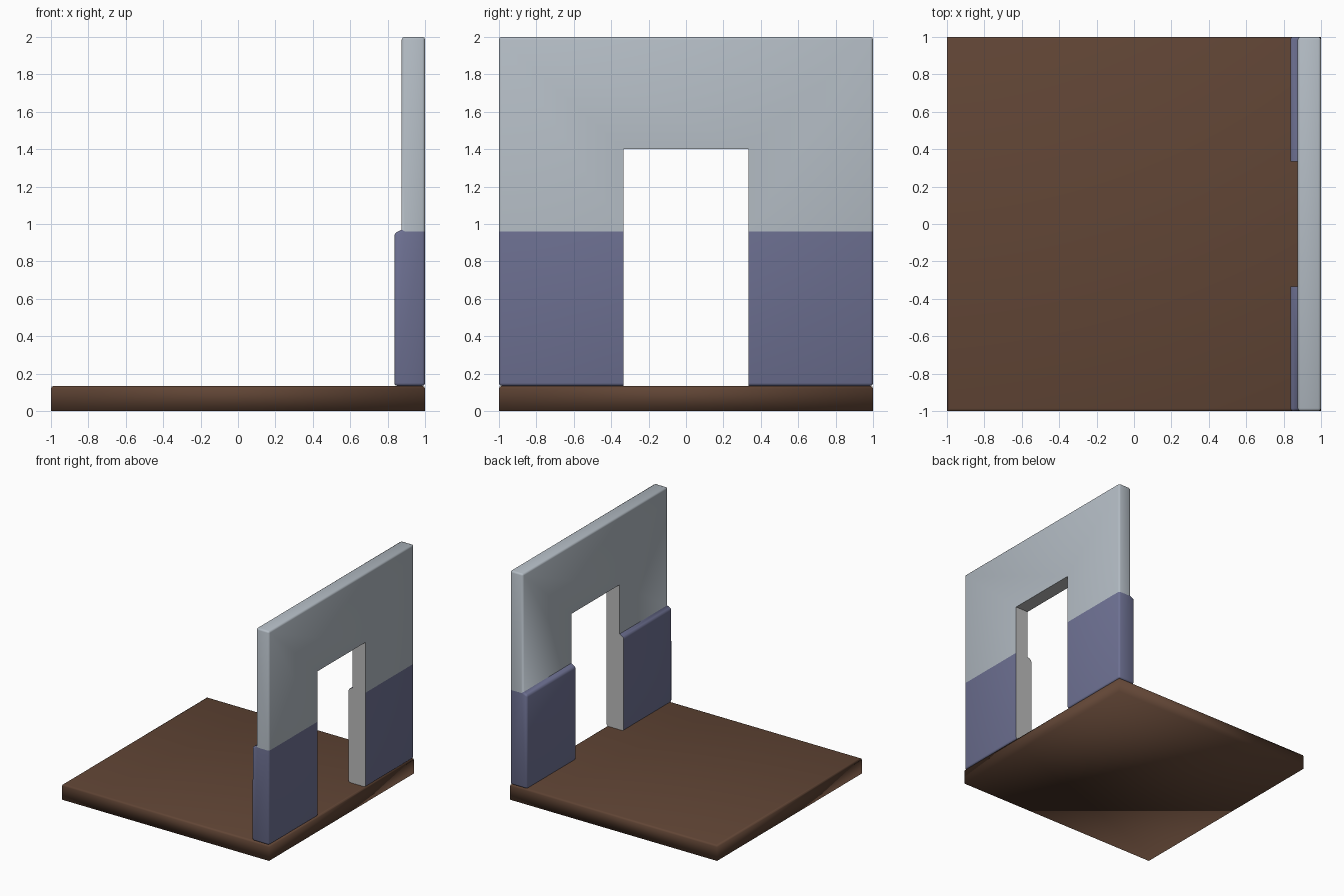
import bpy, bmesh
from math import radians

if "Cube" in bpy.data.objects:
    bpy.data.objects.remove(bpy.data.objects["Cube"])


def material(name, rgb):
    m = bpy.data.materials.new(name)
    m.diffuse_color = (*rgb, 1)
    m.use_nodes = True
    m.node_tree.nodes["Principled BSDF"].inputs["Base Color"].default_value = m.diffuse_color
    return m


def add_object(name, bm, mats):
    me = bpy.data.meshes.new(name)
    bm.to_mesh(me)
    bm.free()
    ob = bpy.data.objects.new(name, me)
    bpy.context.collection.objects.link(ob)
    for m in mats:
        me.materials.append(m)
    return ob


def box(lo, hi):
    bm = bmesh.new()
    bmesh.ops.create_cube(bm, size=1)
    for v in bm.verts:
        v.co = [a + (b - a) * (c + 0.5) for a, b, c in zip(lo, hi, v.co)]
    return bm


def bevel(bm, edges, width):
    bmesh.ops.bevel(bm, geom=edges, offset=width, segments=2, profile=0.5,
                    affect='EDGES', clamp_overlap=True, material=-1)


def activate(ob):
    bpy.ops.object.select_all(action='DESELECT')
    ob.select_set(True)
    bpy.context.view_layer.objects.active = ob


brown = material("floor_brown", (0.12, 0.06, 0.036))
grey = material("wall_grey", (0.45, 0.5, 0.55))
blue = material("panel_blue", (0.16, 0.17, 0.30))
jamb = material("jamb_grey", (0.5, 0.5, 0.5))

# Floor slab with softened top rim
bm = box((-1, -1, 0), (1, 1, 0.135))
bevel(bm, [e for e in bm.edges if all(v.co.z > 0.1 for v in e.verts)], 0.015)
floor = add_object("floor", bm, [brown])
activate(floor)
bpy.ops.object.shade_smooth()

# Wall: thick lower panel and thin upper wall, extruded along y
profile = [(0.835, 0.135), (1, 0.135), (1, 0.96), (1, 2),
           (0.875, 2), (0.875, 0.97), (0.835, 0.95)]
lower, upper = (0, 1, 2, 5, 6), (2, 3, 4, 5)
bm = bmesh.new()
ends = [[bm.verts.new((x, y, z)) for x, z in profile] for y in (-1, 1)]
for end in ends:
    for mat, ids in ((1, lower), (0, upper)):
        bm.faces.new([end[i] for i in ids]).material_index = mat
n = len(profile)
for i in range(n):
    j = (i + 1) % n
    f = bm.faces.new((ends[0][i], ends[0][j], ends[1][j], ends[1][i]))
    f.material_index = 0 if i in (2, 3, 4) else 1
bmesh.ops.recalc_face_normals(bm, faces=bm.faces)
bevel(bm, [e for e in bm.edges if e.calc_face_angle_signed() > radians(40)], 0.015)
wall = add_object("wall", bm, [grey, blue])

# Doorway
cutter = add_object("doorway_cutter", box((0.5, -0.333, 0), (1.5, 0.333, 1.4)), [jamb])
cutter.hide_render = True
mod = wall.modifiers.new("doorway", 'BOOLEAN')
mod.operation = 'DIFFERENCE'
mod.solver = 'EXACT'
mod.material_mode = 'TRANSFER'
mod.object = cutter
activate(wall)
bpy.ops.object.modifier_apply(modifier=mod.name)
bpy.data.objects.remove(cutter)
bpy.ops.object.shade_smooth_by_angle(angle=radians(60))
